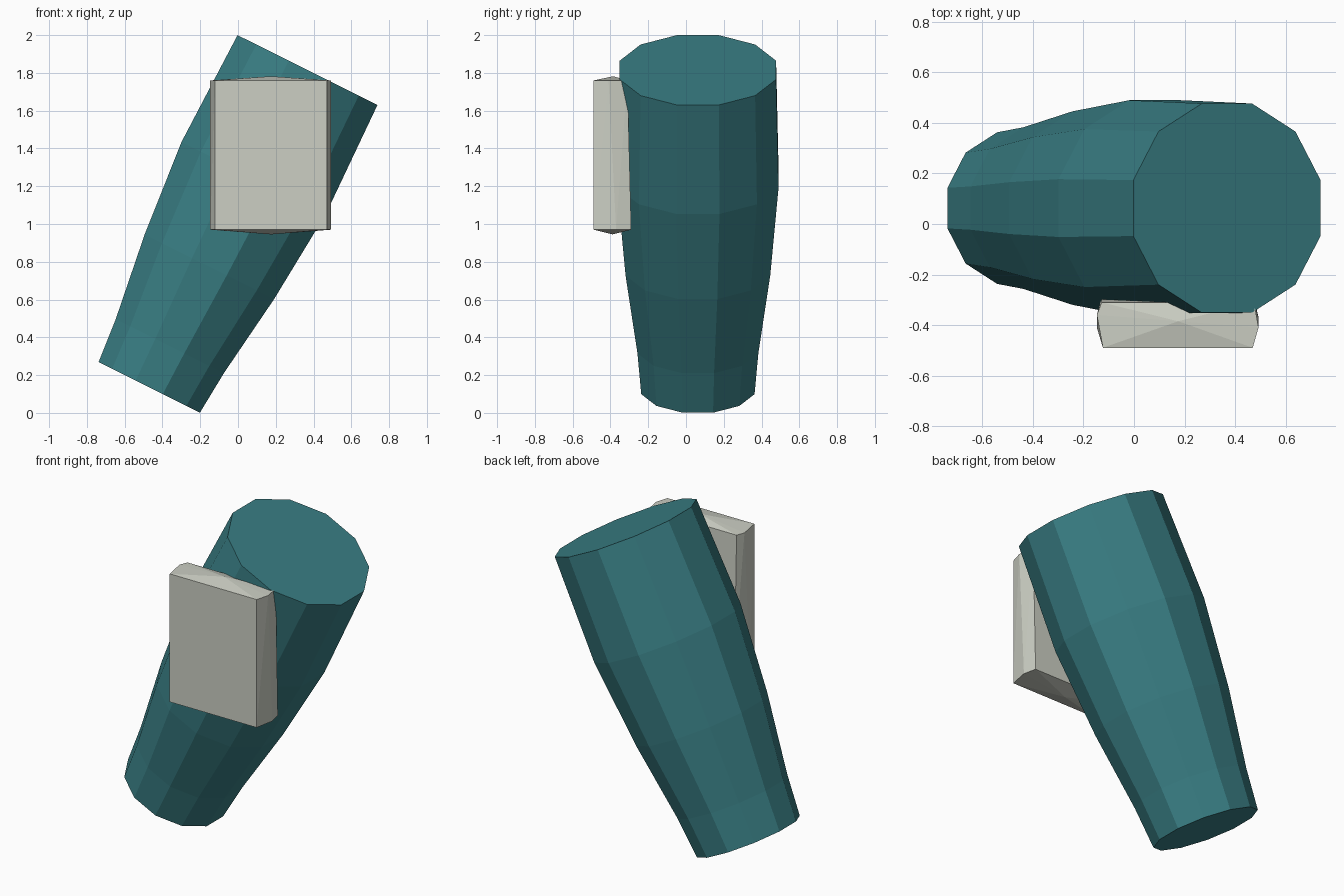
import bpy, bmesh, math
from mathutils import Vector

if "Cube" in bpy.data.objects:
    bpy.data.objects.remove(bpy.data.objects["Cube"])


def material(name, srgb):
    m = bpy.data.materials.new(name)
    lin = [((c / 255 + 0.055) / 1.055) ** 2.4 for c in srgb]
    m.diffuse_color = (*lin, 1)
    m.use_nodes = True
    m.node_tree.nodes["Principled BSDF"].inputs["Base Color"].default_value = m.diffuse_color
    return m


def add_object(name, bm, mat):
    bmesh.ops.recalc_face_normals(bm, faces=bm.faces)
    mesh = bpy.data.meshes.new(name)
    bm.to_mesh(mesh)
    bm.free()
    mesh.materials.append(mat)
    ob = bpy.data.objects.new(name, mesh)
    bpy.context.collection.objects.link(ob)
    return ob


teal = material("teal", (57, 126, 132))
pale_grey = material("pale grey", (204, 207, 196))

# Tilted twelve-sided sleeve: (position along axis, flat-to-centre radius)
SIDES = 12
start = Vector((-0.47, 0.063, 0.135))
end = Vector((0.368, 0.063, 1.815))
axis = (end - start).normalized()
across = Vector((axis.z, 0, -axis.x))
depth = Vector((0, 1, 0))
bm = bmesh.new()
rings = []
for t, apothem in [(0, 0.30), (0.13, 0.32), (0.38, 0.383), (0.66, 0.427), (1, 0.414)]:
    r = apothem / math.cos(math.pi / SIDES)
    centre = start.lerp(end, t)
    angles = [(i + 0.5) * math.tau / SIDES for i in range(SIDES)]
    rings.append([bm.verts.new(centre + r * (math.cos(a) * across + math.sin(a) * depth))
                  for a in angles])
for low, high in zip(rings, rings[1:]):
    for i in range(SIDES):
        j = (i + 1) % SIDES
        bm.faces.new((low[i], low[j], high[j], high[i]))
bm.faces.new(rings[0])
bm.faces.new(rings[-1])
add_object("sleeve", bm, teal)

# Faceted pad: flat front, twisted bulging rim, narrower back
LEFT, RIGHT, BOTTOM, TOP = -0.123, 0.47, 0.97, 1.76
points = [(x, -0.49, z) for x in (LEFT, RIGHT) for z in (BOTTOM, TOP)]
points += [(x, y, z) for x in (LEFT - 0.005, RIGHT + 0.005)
           for y, z in ((-0.29, BOTTOM), (-0.31, TOP))]
points += [(-0.147, -0.36, TOP), (0.493, -0.41, TOP),
           (-0.147, -0.41, BOTTOM), (0.493, -0.37, BOTTOM),
           (0.175, -0.385, 1.782), (0.175, -0.39, 0.945)]
bm = bmesh.new()
verts = [bm.verts.new(p) for p in points]
bmesh.ops.convex_hull(bm, input=verts)
add_object("pad", bm, pale_grey)
